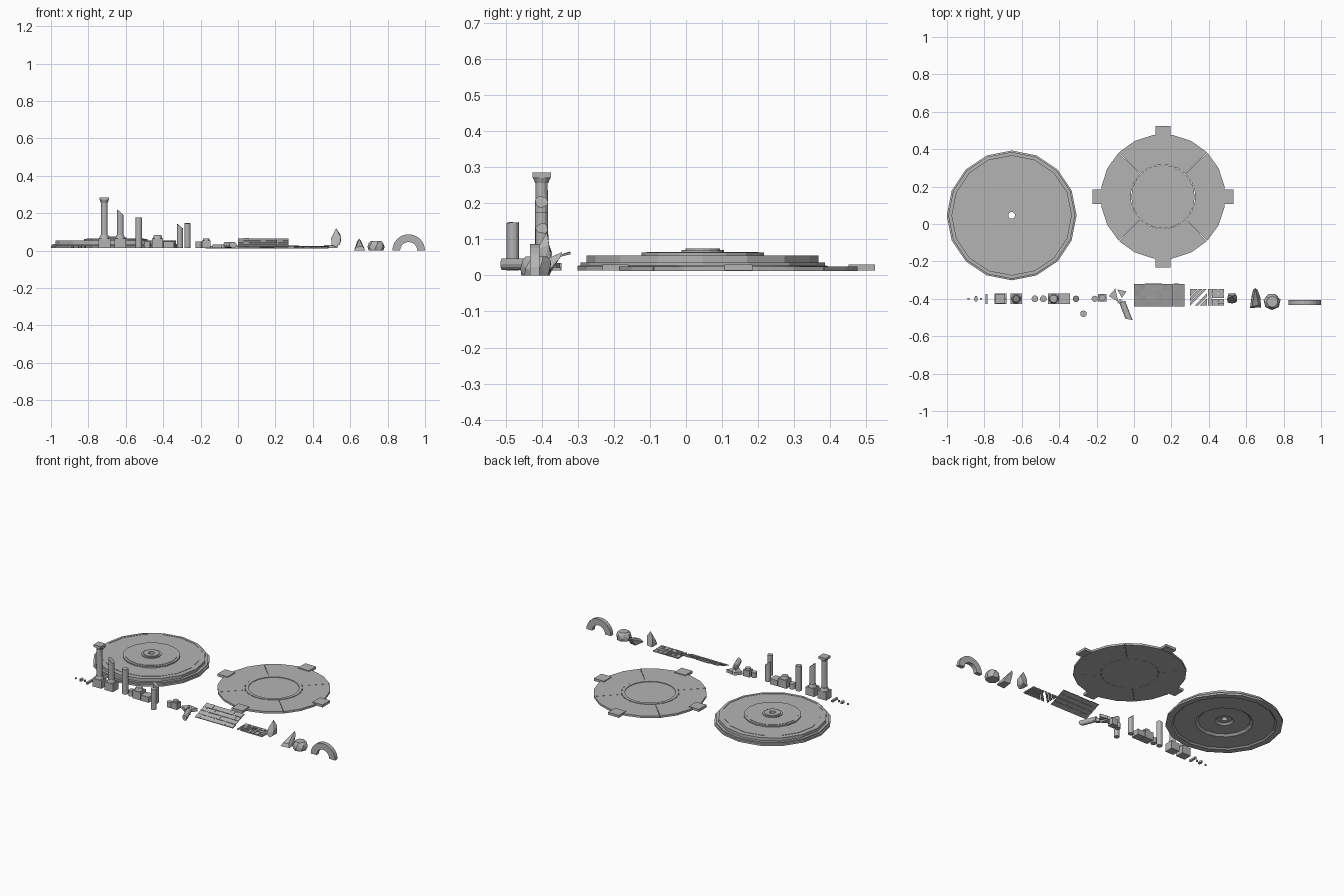
import bpy, bmesh, math, random
from mathutils import Matrix, Vector

if "Cube" in bpy.data.objects:
    bpy.data.objects.remove(bpy.data.objects["Cube"])

random.seed(4)
G = 0.014   # level on which most pieces rest
ROW = -0.40  # line of small parts

stone = bpy.data.materials.new("dark_stone")
stone.diffuse_color = (0.456, 0.456, 0.456, 1)
stone.use_nodes = True
stone.node_tree.nodes["Principled BSDF"].inputs["Base Color"].default_value = stone.diffuse_color


def finish(name, bm, mat=None):
    if mat is not None:
        bm.transform(mat)
    bmesh.ops.recalc_face_normals(bm, faces=bm.faces)
    me = bpy.data.meshes.new(name)
    bm.to_mesh(me)
    bm.free()
    me.materials.append(stone)
    ob = bpy.data.objects.new(name, me)
    bpy.context.collection.objects.link(ob)
    return ob


def lathe(name, profile, sides, loc):
    # closed (radius, z) loop turned about the vertical axis
    bm = bmesh.new()
    rings = []
    for i in range(sides):
        a = 2 * math.pi * i / sides
        rings.append([bm.verts.new((r * math.cos(a), r * math.sin(a), z)) for r, z in profile])
    n = len(profile)
    for i in range(sides):
        p, q = rings[i], rings[(i + 1) % sides]
        for j in range(n):
            k = (j + 1) % n
            bm.faces.new((p[j], q[j], q[k], p[k]))
    return finish(name, bm, Matrix.Translation(loc))


def box(name, x0, x1, y0, y1, z0, z1, mat=None):
    bm = bmesh.new()
    bmesh.ops.create_cube(bm, size=1)
    for v in bm.verts:
        v.co = Vector(((x0 + x1) / 2 + v.co.x * (x1 - x0), (y0 + y1) / 2 + v.co.y * (y1 - y0),
                       (z0 + z1) / 2 + v.co.z * (z1 - z0)))
    return finish(name, bm, mat)


def prism(name, pts, z0, z1):
    bm = bmesh.new()
    low = [bm.verts.new((x, y, z0)) for x, y in pts]
    top = [bm.verts.new((x, y, z1)) for x, y in pts]
    bm.faces.new(low)
    bm.faces.new(top)
    for i in range(len(pts)):
        j = (i + 1) % len(pts)
        bm.faces.new((low[i], low[j], top[j], top[i]))
    return finish(name, bm)


def shaft(name, x, y, z0, z1, r, slope=0.0, jag=0.0, r2=None, sides=12):
    # round shaft, optionally broken off at a slant
    bm = bmesh.new()
    bmesh.ops.create_cone(bm, cap_ends=True, segments=sides, radius1=r, radius2=r2 or r, depth=z1 - z0)
    for v in bm.verts:
        top = v.co.z > 0
        v.co += Vector((x, y, (z0 + z1) / 2))
        if top and (slope or jag):
            v.co.z += slope * (v.co.x - x) / r + random.uniform(-jag, jag)
    return finish(name, bm)


def hull(name, pts):
    bm = bmesh.new()
    for p in pts:
        bm.verts.new(p)
    bmesh.ops.convex_hull(bm, input=bm.verts)
    bmesh.ops.delete(bm, geom=[v for v in bm.verts if not v.link_faces], context='VERTS')
    return finish(name, bm)


def plinth(name, x, half=0.03, z1=0.066):
    box(name + "_block", x - half, x + half, ROW - 0.028, ROW + 0.028, G, z1)
    shaft(name + "_ring", x, ROW, z1, z1 + 0.018, half * 0.85, r2=half * 0.65)


# stepped round platform with a central hole
lathe("stepped_platform", [
    (0.018, 0.075), (0.048, 0.075), (0.048, 0.070), (0.059, 0.070), (0.059, 0.065), (0.155, 0.065), (0.155, 0.063),
    (0.17, 0.063), (0.17, 0.055), (0.287, 0.055), (0.287, 0.053), (0.306, 0.053), (0.306, 0.055), (0.322, 0.055),
    (0.322, 0.036), (0.339, 0.036), (0.339, 0.028), (0.347, 0.026), (0.347, G),
    (0.31, G), (0.30, 0.022), (0.17, 0.022), (0.155, 0.034), (0.055, 0.034), (0.045, 0.045), (0.018, 0.045)],
    16, (-0.654, 0.046, 0))

# round floor: four quadrant slabs with thin seams around a centre disc
FX, FY, SIDES = 0.155, 0.146, 20
for q in range(4):
    angs = [math.pi / 4 + q * math.pi / 2 + math.pi / 2 * k / 5 for k in range(6)]
    angs = [a + (0.004 if k == 0 else -0.004 if k == 5 else 0) for k, a in enumerate(angs)]
    pts = [(FX + r * math.cos(a), FY + r * math.sin(a))
           for r, seq in ((0.334, angs), (0.172, angs[::-1])) for a in seq]
    prism("floor_quadrant_%d" % q, pts, 0.012, 0.025)
    m = Matrix.Translation((FX, FY, 0)) @ Matrix.Rotation(q * math.pi / 2, 4, 'Z')
    box("floor_tab_%d" % q, 0.305, 0.378, -0.039, 0.039, G, 0.030, m)
shaft("floor_centre", FX, FY, 0.012, 0.023, 0.152, sides=SIDES)
lathe("floor_centre_rim", [(0.15, 0.012), (0.15, 0.027), (0.17, 0.027), (0.17, 0.012)], SIDES, (FX, FY, 0))

# complete column
plinth("column_base", -0.715, 0.032)
shaft("column_shaft", -0.715, ROW, 0.08, 0.258, 0.0185, r2=0.0165)
shaft("column_neck", -0.715, ROW, 0.256, 0.272, 0.018, r2=0.025)
box("column_cap", -0.741, -0.689, ROW - 0.026, ROW + 0.026, 0.270, 0.285)

# broken column on its base
plinth("broken_base", -0.63)
shaft("broken_column", -0.63, ROW, 0.08, 0.205, 0.018, slope=-0.014, jag=0.004)

# loose shafts, stubs and blocks
shaft("plain_shaft", -0.53, ROW, G, 0.176, 0.018)
shaft("short_drum", -0.485, ROW, G, 0.05, 0.018)
plinth("spare_base", -0.43)
box("spare_block", -0.398, -0.342, ROW - 0.028, ROW + 0.028, G, 0.05)
shaft("slanted_stub", -0.31, ROW, G, 0.130, 0.017, slope=-0.014, jag=0.003)
shaft("rear_stub", -0.27, -0.48, G, 0.146, 0.017, jag=0.002)
shaft("small_drum", -0.21, ROW, G, 0.048, 0.017)
box("capital_block", -0.192, -0.148, ROW - 0.015, ROW + 0.025, G, 0.055)
shaft("capital_top", -0.17, ROW + 0.005, 0.055, 0.066, 0.018)

# tiny fragments at the far left
for i, (x, w, d, h) in enumerate([(-0.885, .014, .012, .008), (-0.845, .02, .034, .012), (-0.818, .013, .012, .012)]):
    shape = [(x + w / 2 * math.cos(a), ROW + d / 2 * math.sin(a)) for a in (k * math.pi / 3 for k in range(6))]
    prism("fragment_%d" % i, shape, G, G + h)
box("fragment_bar", -0.794, -0.782, ROW - 0.027, ROW + 0.027, G, 0.026)

# triangular shards
for i, tri in enumerate([[(-0.135, -0.385), (-0.085, -0.415), (-0.10, -0.345)],
                         [(-0.09, -0.35), (-0.04, -0.36), (-0.065, -0.395)],
                         [(-0.09, -0.42), (-0.075, -0.40), (-0.045, -0.425), (-0.07, -0.43)]]):
    prism("shard_%d" % i, tri, G, 0.034)

# fallen column drum with a slanted break
bm = bmesh.new()
bmesh.ops.create_cone(bm, cap_ends=True, segments=12, radius1=0.0165, radius2=0.0165, depth=0.10)
for v in bm.verts:
    if v.co.z > 0:
        v.co.z += v.co.x * 0.7
ax = Vector((0.035, -0.09, 0))
finish("fallen_drum", bm, Matrix.Translation((-0.045, -0.463, 0.031)) @ ax.to_track_quat('Z', 'Y').to_matrix().to_4x4())

# tilted tile panel, overlapping rows of loose tiles
for r in range(4):
    for c in range(9):
        tilt = math.radians(17 + random.uniform(-3, 3))
        m = (Matrix.Translation((c * 0.03, -0.44 + r * 0.029, 0.019 + r * 0.0115)) @ Matrix.Rotation(tilt, 4, 'X'))
        box("tile_%d_%d" % (r, c), 0.0, 0.0298, 0.0, 0.034, -0.003, 0.002, m)

# paving set cut on the diagonal
PX, PY, S = 0.30, -0.437, 0.09
for i, poly in enumerate([[(0, .55), (.45, 1), (0, 1)], [(0, .25), (0, .48), (.52, 1), (.75, 1)],
                          [(0, 0), (0, .18), (.82, 1), (1, 1)], [(.25, 0), (.48, 0), (1, .52), (1, .75)],
                          [(.55, 0), (1, 0), (1, .45)]]):
    prism("diagonal_paver_%d" % i, [(PX + u * S, PY + v * S) for u, v in poly], G, 0.022)

# paving set of rectangles
for i, (a, b, c, d) in enumerate([(0, .22, .55, 1), (.27, .62, .72, 1), (.67, 1, .72, 1), (.27, 1, .45, .67),
                                  (0, .22, 0, .5), (.27, .6, 0, .4), (.65, 1, .2, .4), (.65, 1, 0, .15)]):
    box("square_paver_%d" % i, 0.395 + a * 0.085, 0.395 + b * 0.085, PY + c * S, PY + d * S, G, 0.022)

# pointed boulder
hull("pointed_boulder", [(0.50, -0.42, 0.03), (0.525, -0.425, 0.02), (0.545, -0.42, 0.035), (0.55, -0.39, 0.05),
                         (0.54, -0.37, 0.03), (0.505, -0.372, 0.025), (0.498, -0.40, 0.065), (0.55, -0.415, 0.07),
                         (0.505, -0.38, 0.08), (0.548, -0.38, 0.085), (0.525, -0.385, 0.12)])

# leaning spike rock
hull("spike_rock", [(0.62, -0.45, 0), (0.68, -0.445, 0), (0.675, -0.39, 0), (0.63, -0.38, 0), (0.632, -0.44, 0.02),
                    (0.668, -0.435, 0.022), (0.637, -0.35, 0.05), (0.66, -0.35, 0.048), (0.648, -0.343, 0.065)])

# low boulder with a flat top
pts = []
for z, r in ((0, 0.042), (0.02, 0.046), (0.04, 0.042), (0.052, 0.032)):
    for i in range(7):
        a = 2 * math.pi * (i + z * 12) / 7
        k = r * random.uniform(0.92, 1.02)
        pts.append((0.738 + k * math.cos(a), -0.415 + k * math.sin(a), z))
hull("flat_boulder", pts)

# half-round arch
n = 12
bm = bmesh.new()
ring = []
for i in range(n + 1):
    x, z = math.cos(math.pi * i / n), math.sin(math.pi * i / n)
    ring.append([bm.verts.new((0.9125 + x * r, y, z * r)) for r, y in
                 ((0.0875, -0.432), (0.0875, -0.406), (0.046, -0.406), (0.046, -0.432))])
for p, q in zip(ring, ring[1:]):
    for j in range(4):
        bm.faces.new((p[j], q[j], q[(j + 1) % 4], p[(j + 1) % 4]))
bm.faces.new(ring[0])
bm.faces.new(ring[-1])
finish("arch", bm)
